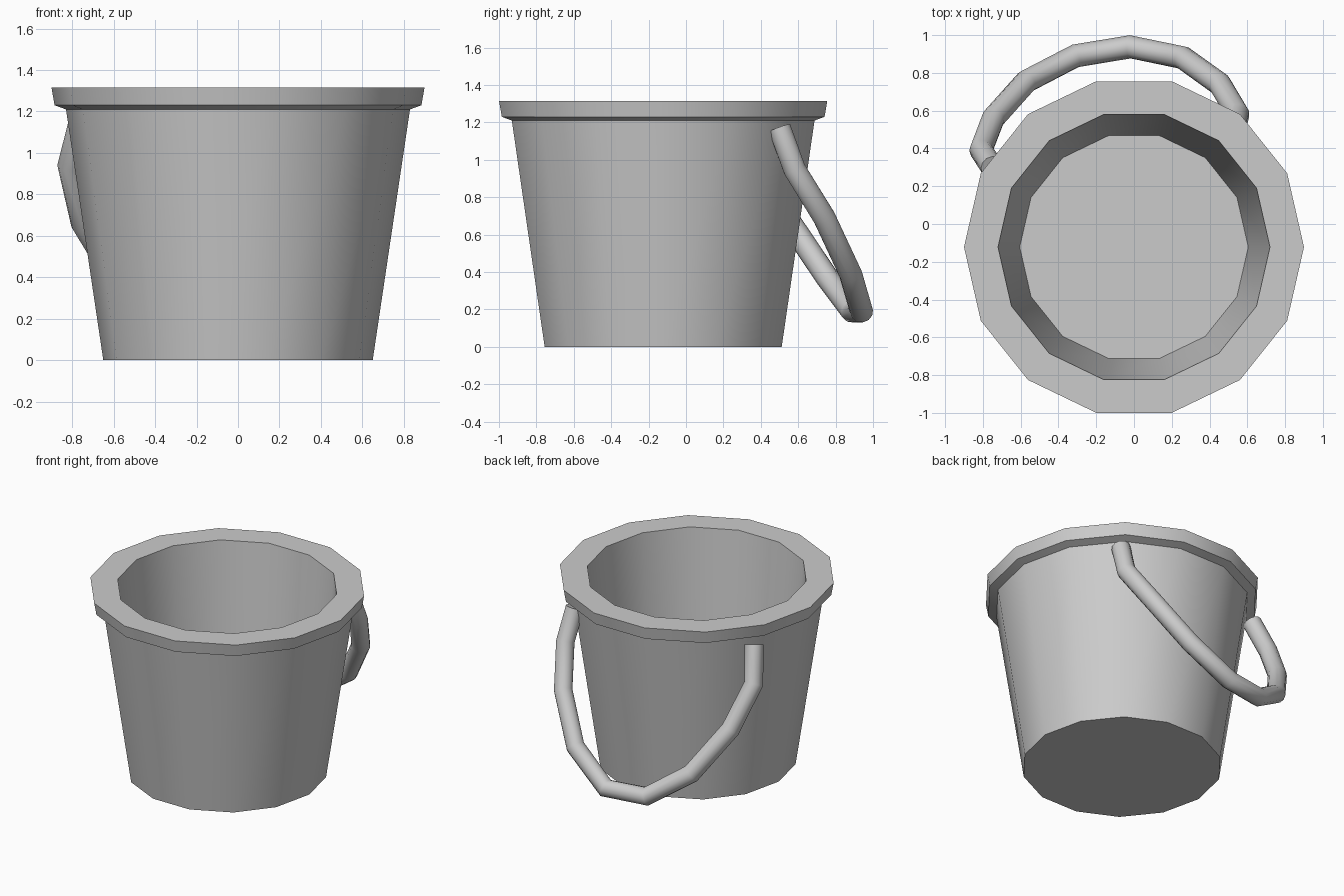
import bpy, bmesh, math
from mathutils import Vector

if "Cube" in bpy.data.objects:
    bpy.data.objects.remove(bpy.data.objects["Cube"])

SIDES = 14
CENTRE_Y = -0.122


def lathe(name, profile, sides):
    """Revolve an open (radius, z) profile and cap both of its ends."""
    bm = bmesh.new()
    rings = []
    for r, z in profile:
        rings.append([bm.verts.new((r * math.cos(2 * math.pi * i / sides),
                                    r * math.sin(2 * math.pi * i / sides), z))
                      for i in range(sides)])
    for a, b in zip(rings, rings[1:]):
        for i in range(sides):
            j = (i + 1) % sides
            bm.faces.new((a[i], a[j], b[j], b[i]))
    bm.faces.new(rings[0][::-1])
    bm.faces.new(rings[-1])
    bmesh.ops.recalc_face_normals(bm, faces=bm.faces)
    mesh = bpy.data.meshes.new(name)
    bm.to_mesh(mesh)
    bm.free()
    obj = bpy.data.objects.new(name, mesh)
    bpy.context.collection.objects.link(obj)
    return obj


def smooth(obj, angle):
    bpy.ops.object.select_all(action='DESELECT')
    obj.select_set(True)
    bpy.context.view_layer.objects.active = obj
    bpy.ops.object.shade_smooth_by_angle(angle=math.radians(angle))


# Bucket: tapered wall, overhanging rim, inner wall and floor
bucket = lathe("bucket", [(0.65, 0), (0.83, 1.21), (0.885, 1.23),
                          (0.90, 1.315), (0.72, 1.315), (0.605, 0.08)], SIDES)
bucket.location.y = CENTRE_Y
smooth(bucket, 30)

# Handle: round bar hanging down behind, its ends sunk into the wall below the rim
path = [(-0.75, 0.30, 1.17), (-0.81, 0.39, 0.94), (-0.745, 0.56, 0.66),
        (-0.57, 0.755, 0.37), (-0.31, 0.89, 0.19), (-0.02, 0.938, 0.19),
        (0.26, 0.88, 0.39), (0.455, 0.74, 0.69), (0.55, 0.58, 0.95),
        (0.53, 0.50, 1.17)]
curve = bpy.data.curves.new("handle", 'CURVE')
curve.dimensions = '3D'
curve.bevel_depth = 0.062
curve.bevel_resolution = 4
curve.use_fill_caps = True
spline = curve.splines.new('POLY')
spline.points.add(len(path) - 1)
for point, co in zip(spline.points, path):
    point.co = (*co, 1)
handle = bpy.data.objects.new("handle", curve)
bpy.context.collection.objects.link(handle)
